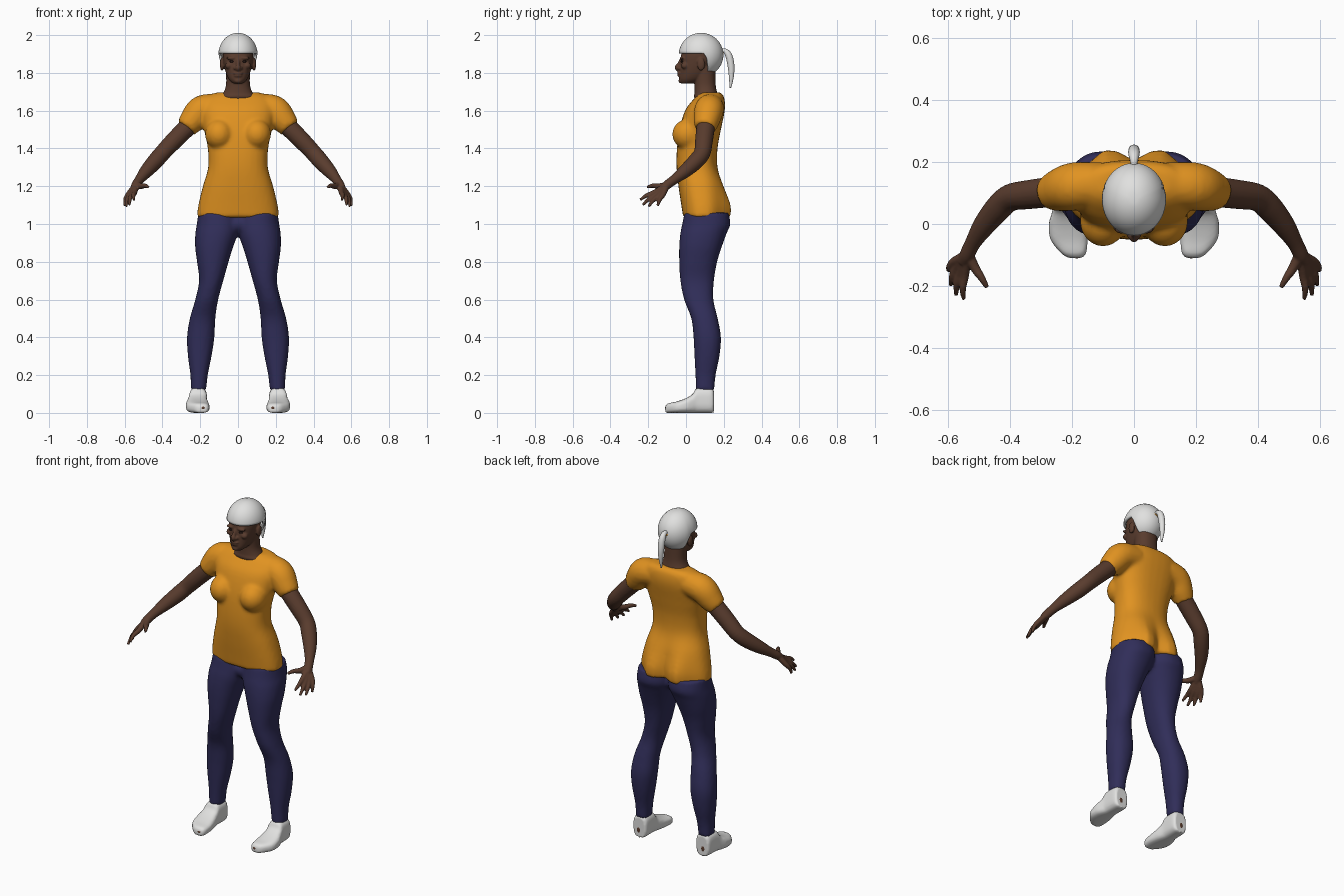
import bpy, bmesh, math
from mathutils import Vector, Matrix

cube = bpy.data.objects.get("Cube")
if cube:
    bpy.data.objects.remove(cube, do_unlink=True)


def material(name, rgb):
    m = bpy.data.materials.new(name)
    m.use_nodes = True
    m.diffuse_color = (*rgb, 1)
    bsdf = next(n for n in m.node_tree.nodes if n.type == 'BSDF_PRINCIPLED')
    bsdf.inputs["Base Color"].default_value = (*rgb, 1)
    return m


ORANGE = material("orange cloth", (0.75, 0.29, 0.015))
NAVY = material("navy cloth", (0.03, 0.027, 0.1))
SKIN = material("brown skin", (0.1, 0.045, 0.027))
WHITE = material("white", (0.75, 0.75, 0.74))
DARK = material("dark brown", (0.02, 0.01, 0.008))
SIDES = ((1, "left"), (-1, "right"))


def resample(rows, steps=5):
    """Smooth interpolation through rows of numbers."""
    out = []
    for i in range(len(rows) - 1):
        p0, p1 = rows[max(i - 1, 0)], rows[i]
        p2, p3 = rows[i + 1], rows[min(i + 2, len(rows) - 1)]
        for k in range(steps):
            t = k / steps
            out.append([b + t / 2 * (c - a + t * (2*a - 5*b + 4*c - d + t * (3*(b - c) + d - a)))
                        for a, b, c, d in zip(p0, p1, p2, p3)])
    return out + [list(rows[-1])]


def ring(c, u, v, power=2.0, n=32):
    pts = []
    for i in range(n):
        a = math.tau * i / n
        co, si = math.cos(a), math.sin(a)
        pts.append(Vector(c) + u * math.copysign(abs(co) ** (2 / power), co)
                   + v * math.copysign(abs(si) ** (2 / power), si))
    return pts


def loft(bm, rings):
    loops = [[bm.verts.new(p) for p in r] for r in rings]
    n = len(loops[0])
    for a, b in zip(loops, loops[1:]):
        for i in range(n):
            bm.faces.new((a[i], a[(i + 1) % n], b[(i + 1) % n], b[i]))
    bm.faces.new(loops[0][::-1])
    bm.faces.new(loops[-1])


def column(bm, rows, side=1, power=2.2):
    """Horizontal sections: height, x range, y range, back lobe size."""
    rings = []
    for z, x0, x1, y0, y1, lobe in resample(rows):
        cy = (y0 + y1) / 2
        r = ring((side * (x0 + x1) / 2, cy, z), Vector(((x1 - x0) / 2, 0, 0)),
                 Vector((0, (y1 - y0) / 2, 0)), power)
        for p in r:
            if p.y > cy:
                p.y += lobe * math.exp(-((abs(p.x) - 0.085) / 0.06) ** 2)
        rings.append(r)
    loft(bm, rings)


def tube(bm, rows, side=1, n=20):
    """Round sections along a path: x, y, z, radius."""
    pts = resample(rows)
    rings = []
    for i, p in enumerate(pts):
        d = Vector(pts[min(i + 1, len(pts) - 1)][:3]) - Vector(pts[max(i - 1, 0)][:3])
        u = d.cross(Vector((0, 0.6, 0.8))).normalized()
        v = d.cross(u).normalized()
        r = ring(p[:3], u * p[3], v * p[3], n=n)
        rings.append([Vector((q.x * side, q.y, q.z)) for q in r])
    loft(bm, rings)


def ball(bm, c, r):
    bmesh.ops.create_uvsphere(bm, u_segments=24, v_segments=16, radius=1,
                              matrix=Matrix.Translation(c) @ Matrix.Diagonal((*r, 1)))


def finish(bm, name, mat, voxel=0, smooth=4):
    bmesh.ops.recalc_face_normals(bm, faces=bm.faces)
    me = bpy.data.meshes.new(name)
    bm.to_mesh(me)
    bm.free()
    me.materials.append(mat)
    ob = bpy.data.objects.new(name, me)
    bpy.context.collection.objects.link(ob)
    for p in me.polygons:
        p.use_smooth = True
    if voxel:
        mod = ob.modifiers.new("merge", 'REMESH')
        mod.mode = 'VOXEL'
        mod.voxel_size = voxel
        mod.use_smooth_shade = True
        mod = ob.modifiers.new("relax", 'SMOOTH')
        mod.factor = 0.5
        mod.iterations = smooth
    return ob


# Shirt: torso, chest and sleeves merged
bm = bmesh.new()
torso = [(1.035, .218, -.015, .195, .05), (1.1, .21, -.025, .2, .045), (1.2, .186, -.04, .19, .015),
         (1.3, .158, -.05, .167, 0), (1.4, .16, -.048, .167, 0), (1.5, .18, -.035, .185, 0),
         (1.6, .195, -.005, .205, 0), (1.655, .185, .035, .205, 0), (1.685, .15, .065, .195, 0),
         (1.697, .105, .085, .18, 0)]
column(bm, [(z, -w, w, f, b, k) for z, w, f, b, k in torso], power=2.4)
for s, _ in SIDES:
    ball(bm, (s * .1, .01, 1.475), (.075, .083, .08))
    tube(bm, [(.1, .13, 1.62, .07), (.19, .122, 1.604, .078), (.24, .11, 1.55, .07),
              (.275, .1, 1.508, .056)], s)
finish(bm, "shirt", ORANGE, 0.011)

# Leggings: two legs joined at the hips
bm = bmesh.new()
leg = [(1.06, -.01, .21, -.008, .225, 0), (1.0, -.01, .218, -.02, .235, 0), (.95, 0, .226, -.03, .215, 0),
       (.88, .025, .227, -.036, .19, 0), (.8, .05, .217, -.036, .165, 0), (.7, .078, .206, -.03, .148, 0),
       (.6, .105, .226, -.01, .145, 0), (.5, .12, .255, .028, .168, 0), (.4, .125, .27, .04, .185, 0),
       (.3, .14, .265, .045, .177, 0), (.2, .16, .252, .05, .157, 0), (.12, .168, .25, .053, .15, 0)]
for s, _ in SIDES:
    column(bm, leg, s)
ball(bm, (0, .09, 1.0), (.1, .09, .06))
finish(bm, "leggings", NAVY, 0.011, 3)

# Head and neck with brow, nose, lips and chin
bm = bmesh.new()
head = [(1.745, .028, -.028, .04), (1.765, .048, -.036, .09), (1.8, .064, -.034, .13),
        (1.85, .076, -.03, .155), (1.9, .081, -.025, .17), (1.95, .072, -.005, .16), (1.985, .045, .03, .125)]
column(bm, [(z, -w, w, f, b, 0) for z, w, f, b in head])
neck = [(1.64, .1, .06, .17), (1.672, .097, .042, .172), (1.695, .078, .045, .165),
        (1.74, .063, .045, .157), (1.83, .065, .04, .155)]
column(bm, [(z, -w, w, f, b, 0) for z, w, f, b in neck])
tube(bm, [(0, -.025, 1.872, .009), (0, -.038, 1.845, .01), (0, -.046, 1.828, .014), (0, -.034, 1.814, .012)])
ball(bm, (0, -.034, 1.798), (.025, .013, .008))
ball(bm, (0, -.032, 1.785), (.022, .013, .008))
ball(bm, (0, -.027, 1.758), (.02, .013, .013))
for s, _ in SIDES:
    ball(bm, (s * .014, -.036, 1.825), (.01, .011, .009))
    ball(bm, (s * .034, -.02, 1.878), (.028, .012, .009))
    ball(bm, (s * .048, -.006, 1.838), (.02, .02, .018))
    ball(bm, (s * .085, .08, 1.845), (.011, .021, .034))
finish(bm, "head", SKIN, 0.005, 2)

# Hair cap: dome with a low nape
bm = bmesh.new()
n, rows = 48, 14
loops = []
for k in range(1, rows + 1):
    loop = []
    for i in range(n):
        a = math.tau * i / n
        t = min(max((math.sin(a) - .15) / .4, 0), 1)
        low = math.radians(4 - 62 * t * t * (3 - 2 * t))
        e = math.pi / 2 + (low - math.pi / 2) * k / rows
        loop.append(bm.verts.new((.092 * math.cos(e) * math.cos(a),
                                  .08 + .106 * math.cos(e) * math.sin(a), 1.895 + .105 * math.sin(e))))
    loops.append(loop)
bm.faces.new(loops[0])
for a, b in zip(loops, loops[1:]):
    for i in range(n):
        bm.faces.new((a[i], b[i], b[(i + 1) % n], a[(i + 1) % n]))
hair = finish(bm, "hair_cap", WHITE)
mod = hair.modifiers.new("thickness", 'SOLIDIFY')
mod.thickness = 0.012

# Ponytail and its band
bm = bmesh.new()
tube(bm, [(0, .17, 1.9, .013), (0, .2, 1.918, .012), (0, .225, 1.895, .018), (0, .238, 1.84, .018),
          (0, .24, 1.78, .013), (0, .235, 1.72, .004)])
finish(bm, "ponytail", WHITE)
bm = bmesh.new()
tube(bm, [(0, .18, 1.908, .016), (0, .187, 1.912, .019), (0, .194, 1.915, .016)])
finish(bm, "hair_band", ORANGE)

# Fingers: knuckle and tip of each, index to little finger, then the thumb
fingers = [((.547, -.165, 1.168), (.55, -.243, 1.128)), ((.56, -.155, 1.158), (.575, -.23, 1.1)),
           ((.573, -.14, 1.153), (.592, -.198, 1.092)), ((.582, -.122, 1.155), (.6, -.15, 1.095))]

for s, side in SIDES:
    # Arm and hand
    bm = bmesh.new()
    tube(bm, [(.18, .12, 1.6, .05), (.27, .104, 1.51, .049), (.34, .095, 1.44, .047), (.4, .085, 1.376, .044),
              (.44, .05, 1.33, .043), (.485, -.005, 1.28, .036), (.52, -.06, 1.237, .026),
              (.54, -.1, 1.207, .024), (.552, -.125, 1.185, .018)], s)
    for knuckle, tip in fingers:
        k, t = Vector(knuckle), Vector(tip)
        mid = k.lerp(t, .5) + Vector((.005, -.003, .004))
        tube(bm, [(.54, -.1, 1.207, .017), (*k, .0145), (*mid, .0115), (*t, .007)], s, 12)
    tube(bm, [(.535, -.095, 1.21, .016), (.515, -.14, 1.2, .016), (.492, -.175, 1.203, .012),
              (.475, -.205, 1.195, .008)], s, 12)
    finish(bm, side + "_arm", SKIN, 0.005, 2)

    # Shoe: sections from toe to heel, flat underneath
    bm = bmesh.new()
    shoe = [(-.11, .19, .02, .035), (-.095, .195, .04, .05), (-.05, .21, .06, .06), (0, .215, .06, .078),
            (.035, .214, .052, .1), (.06, .212, .048, .132), (.13, .21, .046, .132), (.147, .21, .036, .12)]
    loft(bm, [ring((s * x, y, h / 2), Vector((w, 0, 0)), Vector((0, 0, h / 2)), 3)
              for y, x, w, h in resample(shoe)])
    finish(bm, side + "_shoe", WHITE, 0.007, 2)

    # Small worn patches at toe and heel
    bm = bmesh.new()
    ball(bm, (s * .185, -.107, .026), (.012, .004, .008))
    ball(bm, (s * .215, .145, .045), (.012, .004, .018))
    finish(bm, side + "_shoe_patches", SKIN)

    # Eye
    bm = bmesh.new()
    ball(bm, (s * .033, -.021, 1.86), (.012, .008, .006))
    finish(bm, side + "_eye", DARK)
